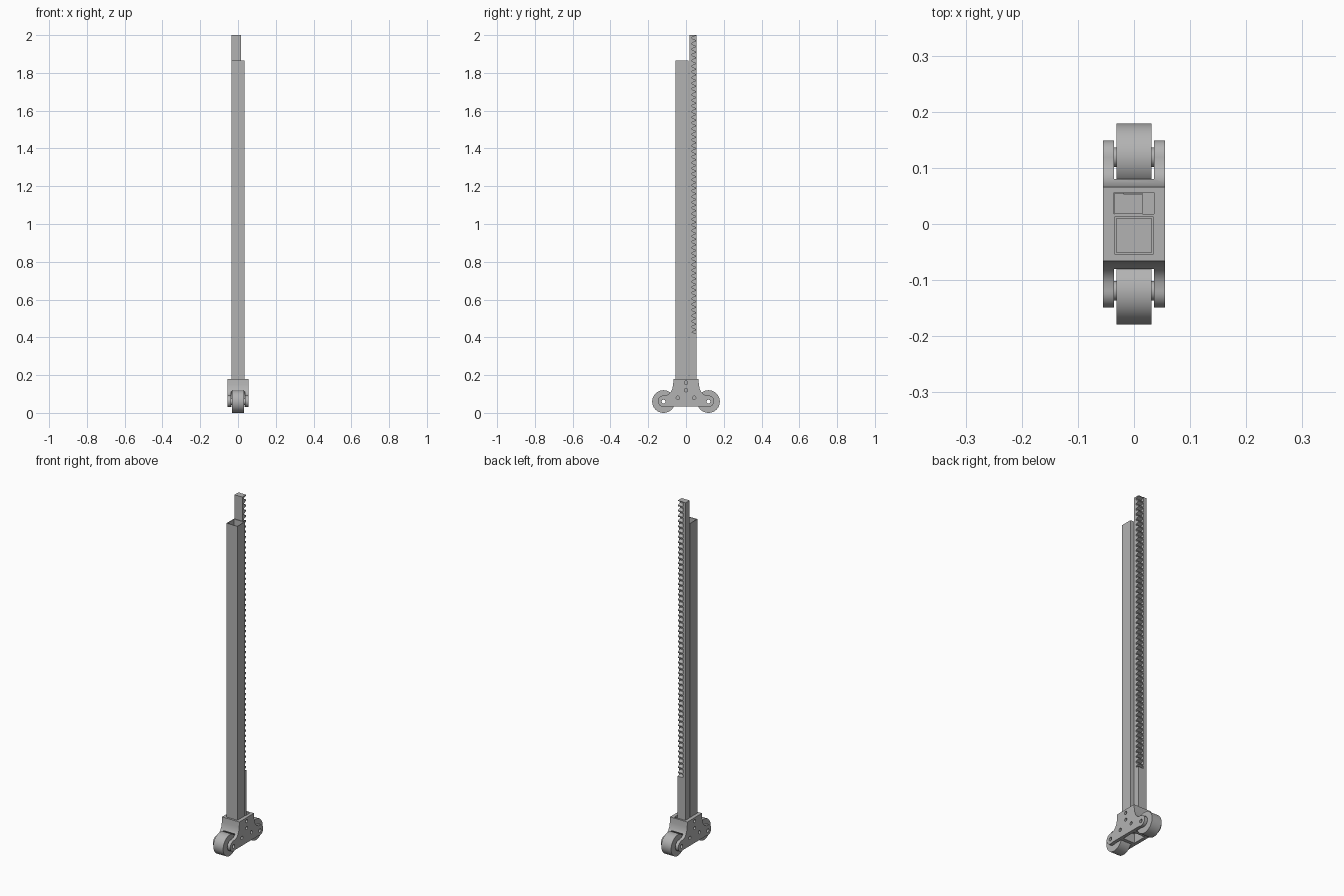
import bpy
import bmesh
from math import cos, sin, pi, radians
from mathutils import Matrix, Vector

cube = bpy.data.objects.get("Cube")
if cube:
    bpy.data.objects.remove(cube, do_unlink=True)

grey = bpy.data.materials.new("plain_grey")
grey.use_nodes = True
COLOUR = (0.45, 0.45, 0.45, 1)
grey.diffuse_color = COLOUR
grey.node_tree.nodes["Principled BSDF"].inputs["Base Color"].default_value = COLOUR

WHEEL_Y, WHEEL_Z, WHEEL_R = 0.119, 0.06, 0.06
FLOOR = 0.10      # bottom of the sockets in the bracket


def finish(name, bm):
    bmesh.ops.recalc_face_normals(bm, faces=bm.faces)
    mesh = bpy.data.meshes.new(name)
    bm.to_mesh(mesh)
    bm.free()
    mesh.materials.append(grey)
    ob = bpy.data.objects.new(name, mesh)
    bpy.context.collection.objects.link(ob)
    return ob


def extrude(name, outline, x0, x1):
    """Extrude a (y, z) outline along x."""
    bm = bmesh.new()
    face = bm.faces.new([bm.verts.new((x0, y, z)) for y, z in outline])
    moved = bmesh.ops.extrude_face_region(bm, geom=[face])["geom"]
    verts = [v for v in moved if isinstance(v, bmesh.types.BMVert)]
    bmesh.ops.translate(bm, verts=verts, vec=(x1 - x0, 0, 0))
    return finish(name, bm)


def box(name, xs, ys, zs):
    (a, b), (c, d) = ys, zs
    return extrude(name, [(a, c), (b, c), (b, d), (a, d)], *xs)


def rod(name, y, z, r, x0, x1, sides=48):
    ring = [(y + r * cos(2 * pi * i / sides), z + r * sin(2 * pi * i / sides))
            for i in range(sides)]
    return extrude(name, ring, x0, x1)


def lathe(name, profile, y, z, sides=64):
    """Spin a closed (x, radius) profile about the x axis."""
    bm = bmesh.new()
    rings = [[bm.verts.new((x, y + r * cos(2 * pi * i / sides), z + r * sin(2 * pi * i / sides)))
              for i in range(sides)] for x, r in profile]
    for k, ring in enumerate(rings):
        nxt = rings[(k + 1) % len(rings)]
        for i in range(sides):
            j = (i + 1) % sides
            bm.faces.new((ring[i], ring[j], nxt[j], nxt[i]))
    return finish(name, bm)


def activate(ob):
    bpy.ops.object.select_all(action='DESELECT')
    ob.select_set(True)
    bpy.context.view_layer.objects.active = ob


def cut(ob, cutter):
    mod = ob.modifiers.new("cut", 'BOOLEAN')
    mod.operation, mod.solver, mod.object = 'DIFFERENCE', 'EXACT', cutter
    activate(ob)
    bpy.ops.object.modifier_apply(modifier=mod.name)
    bpy.data.objects.remove(cutter, do_unlink=True)


def smooth(ob):
    activate(ob)
    bpy.ops.object.shade_smooth_by_angle(angle=radians(30))


# Bracket: mirrored side outline with curved shoulders and rounded arm ends
half = [(0.066, 0.18), (0.068, 0.15), (0.073, 0.126), (0.081, 0.11), (0.092, 0.099), (0.105, 0.093)]
half += [(WHEEL_Y + 0.03 * sin(a), 0.062 + 0.03 * cos(a))
         for a in (pi * i / 16 for i in range(17))]
half += [(0.10, 0.035)]
bracket = extrude("wheel_bracket", half + [(-y, z) for y, z in reversed(half)], -0.055, 0.055)

# Wheel slots and axle holes
for s in (-1, 1):
    cut(bracket, rod("slot_cutter", s * WHEEL_Y, WHEEL_Z, 0.065, -0.036, 0.036, 64))
    cut(bracket, rod("axle_cutter", s * WHEEL_Y, WHEEL_Z, 0.01, -0.1, 0.1))

# Sockets for the post and rack, and the hollow underside
cut(bracket, box("post_cutter", (-0.0345, 0.0345), (-0.0545, 0.0135), (FLOOR, 0.3)))
cut(bracket, box("rack_cutter", (-0.0355, 0.0355), (0.018, 0.056), (FLOOR, 0.3)))
cut(bracket, box("underside_cutter", (-0.036, 0.036), (-0.04, 0.04), (0, FLOOR - 0.012)))

# Blind screw holes on both cheeks
for s in (-1, 1):
    for y, z in ((0, 0.16), (0, 0.12), (-0.043, 0.08), (0.043, 0.08)):
        cut(bracket, rod("screw_cutter", y, z, 0.009, s * 0.043, s * 0.07, 24))
smooth(bracket)

# Wheels with raised hubs and open axle bores
for name, s in (("front_wheel", -1), ("back_wheel", 1)):
    wheel = lathe(name, [(-0.036, 0.01), (-0.036, 0.017), (-0.031, 0.017), (-0.031, WHEEL_R),
                         (0.031, WHEEL_R), (0.031, 0.017), (0.036, 0.017), (0.036, 0.01)],
                  s * WHEEL_Y, WHEEL_Z)
    smooth(wheel)

# Hollow square post
post = box("square_post", (-0.0345, 0.0345), (-0.0545, 0.0135), (FLOOR, 1.865))
cut(post, box("bore_cutter", (-0.031, 0.031), (-0.051, 0.01), (FLOOR - 0.1, 2.1)))

# Toothed rack: trapezoid teeth above a plain foot, backed by a flat side rail
PITCH, ROOT, TIP, START = 0.03, 0.033, 0.053, 0.42
outline = [(0.018, FLOOR), (0.055, FLOOR), (0.055, START), (ROOT, START + 0.006)]
z = START + 0.009
while z + PITCH < 2.0:
    outline += [(ROOT, z), (TIP, z + 0.008), (TIP, z + 0.014), (ROOT, z + 0.022)]
    z += PITCH
outline += [(ROOT, z), (TIP, z + 0.008), (TIP, 2.0), (0.018, 2.0)]
extrude("toothed_rack", outline, -0.018, 0.015)
box("rack_side_rail", (-0.035, -0.018), (0.018, 0.055), (FLOOR, 2.0))
